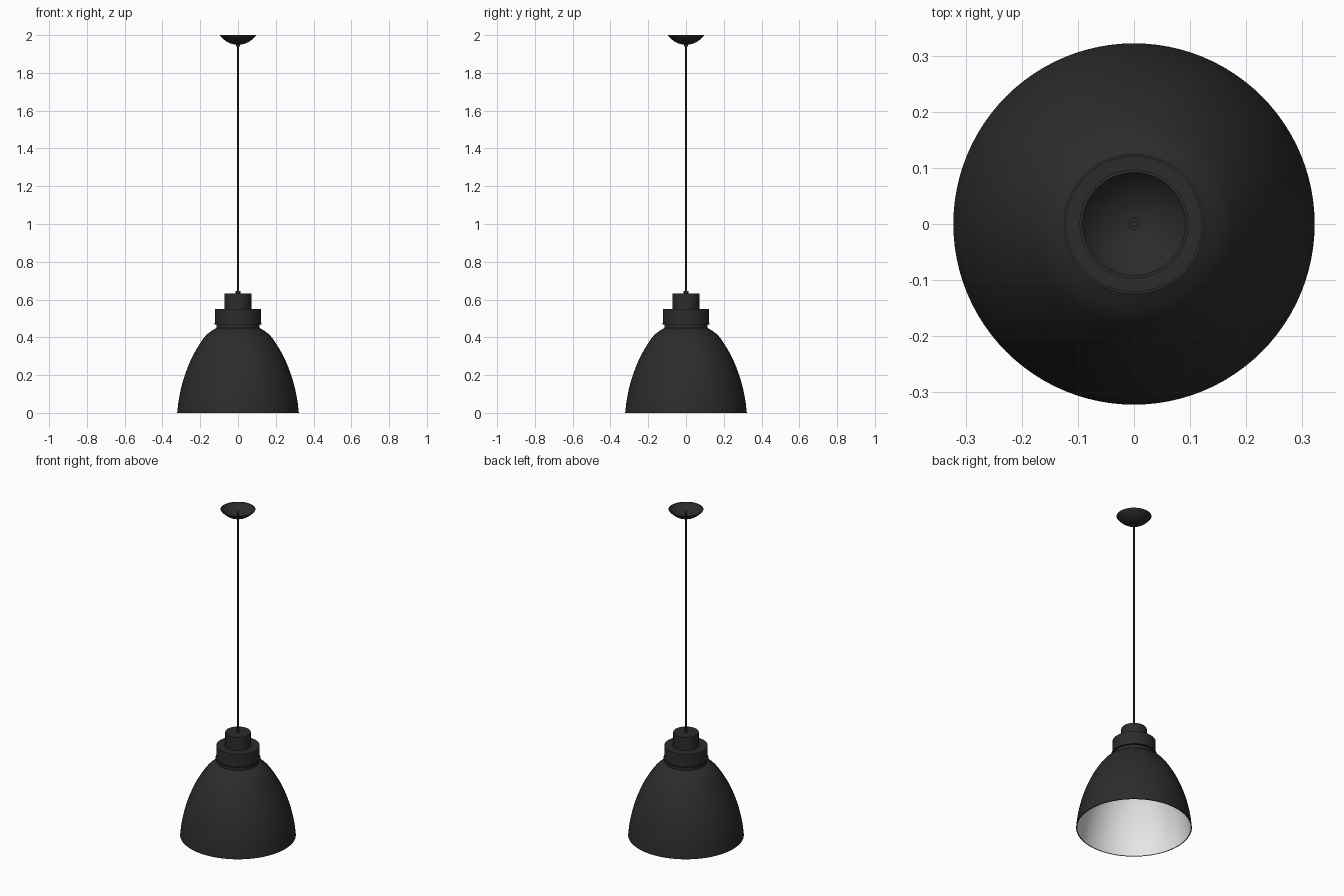
import bpy, bmesh, math
from mathutils import Matrix

if "Cube" in bpy.data.objects:
    bpy.data.objects.remove(bpy.data.objects["Cube"], do_unlink=True)


def material(name, rgb, roughness):
    m = bpy.data.materials.new(name)
    m.use_nodes = True
    m.diffuse_color = (*rgb, 1)
    bsdf = m.node_tree.nodes["Principled BSDF"]
    bsdf.inputs["Base Color"].default_value = (*rgb, 1)
    bsdf.inputs["Roughness"].default_value = roughness
    return m


BLACK = material("matte_black", (0.025, 0.025, 0.025), 0.6)
WHITE = material("white_enamel", (0.8, 0.8, 0.8), 0.5)


def smooth_curve(points, steps=4):
    """Catmull-Rom interpolation through (radius, height) points."""
    p = [points[0], *points, points[-1]]
    out = []
    for a, b, c, d in zip(p, p[1:], p[2:], p[3:]):
        for i in range(steps):
            t = i / steps
            out.append(tuple(
                0.5 * (2 * b[k] + (c[k] - a[k]) * t
                       + (2 * a[k] - 5 * b[k] + 4 * c[k] - d[k]) * t * t
                       + (3 * b[k] - a[k] - 3 * c[k] + d[k]) * t ** 3)
                for k in (0, 1)))
    return out + [points[-1]]


def lathe(name, profile, mats=(BLACK,), sides=96, white_from=None):
    """Revolve a profile about z; bands from index white_from use slot 1."""
    bm = bmesh.new()
    rings = []
    for r, z in profile:
        if r < 1e-5:
            rings.append([bm.verts.new((0, 0, z))] * sides)
        else:
            rings.append([bm.verts.new((r * math.cos(math.tau * i / sides),
                                        r * math.sin(math.tau * i / sides), z))
                          for i in range(sides)])
    for band, (low, high) in enumerate(zip(rings, rings[1:])):
        for i in range(sides):
            j = (i + 1) % sides
            corners = dict.fromkeys((low[i], low[j], high[j], high[i]))
            face = bm.faces.new(list(corners))
            if white_from is not None and band >= white_from:
                face.material_index = 1
    bmesh.ops.recalc_face_normals(bm, faces=bm.faces)
    mesh = bpy.data.meshes.new(name)
    bm.to_mesh(mesh)
    bm.free()
    for m in mats:
        mesh.materials.append(m)
    obj = bpy.data.objects.new(name, mesh)
    bpy.context.collection.objects.link(obj)
    bpy.ops.object.select_all(action='DESELECT')
    obj.select_set(True)
    bpy.context.view_layer.objects.active = obj
    bpy.ops.object.shade_smooth_by_angle(angle=math.radians(35))
    return obj


def cylinder(name, radius, bottom, top, sides=96):
    return lathe(name, [(0, bottom), (radius, bottom), (radius, top), (0, top)], sides=sides)


# Bell shade: black outside and closed crown, white lining inside
wall = 0.005
bell = smooth_curve([(0.322, 0), (0.312, 0.08), (0.288, 0.18), (0.25, 0.28),
                     (0.206, 0.36), (0.165, 0.415), (0.118, 0.448)])
outer = [(0, 0.452)] + bell[::-1]
inner = [(r - wall, max(z - wall * 0.6, 0)) for r, z in bell] + [(0, 0.445)]
lathe("shade", outer + inner, (BLACK, WHITE), white_from=len(outer))

# Stepped lamp holder above the shade
cylinder("shade_neck", 0.114, 0.44, 0.475)
cylinder("collar_flange", 0.125, 0.468, 0.476)
cylinder("collar", 0.121, 0.474, 0.55)
cylinder("cap", 0.071, 0.548, 0.632)
cylinder("cord_grip", 0.012, 0.63, 0.645, sides=24)

# Hanging cord
cylinder("cord", 0.005, 0.64, 1.985, sides=16)

# Ceiling canopy: thin bowl, open at the top, with a small cord outlet
dish = smooth_curve([(0, 1.949), (0.03, 1.953), (0.06, 1.966), (0.083, 1.984), (0.097, 2)])
lip = [(max(r - 0.003, 0), min(z + 0.003, 2)) for r, z in dish[::-1]]
lathe("ceiling_canopy", dish + lip)
cylinder("canopy_outlet", 0.01, 1.94, 1.956, sides=24)
